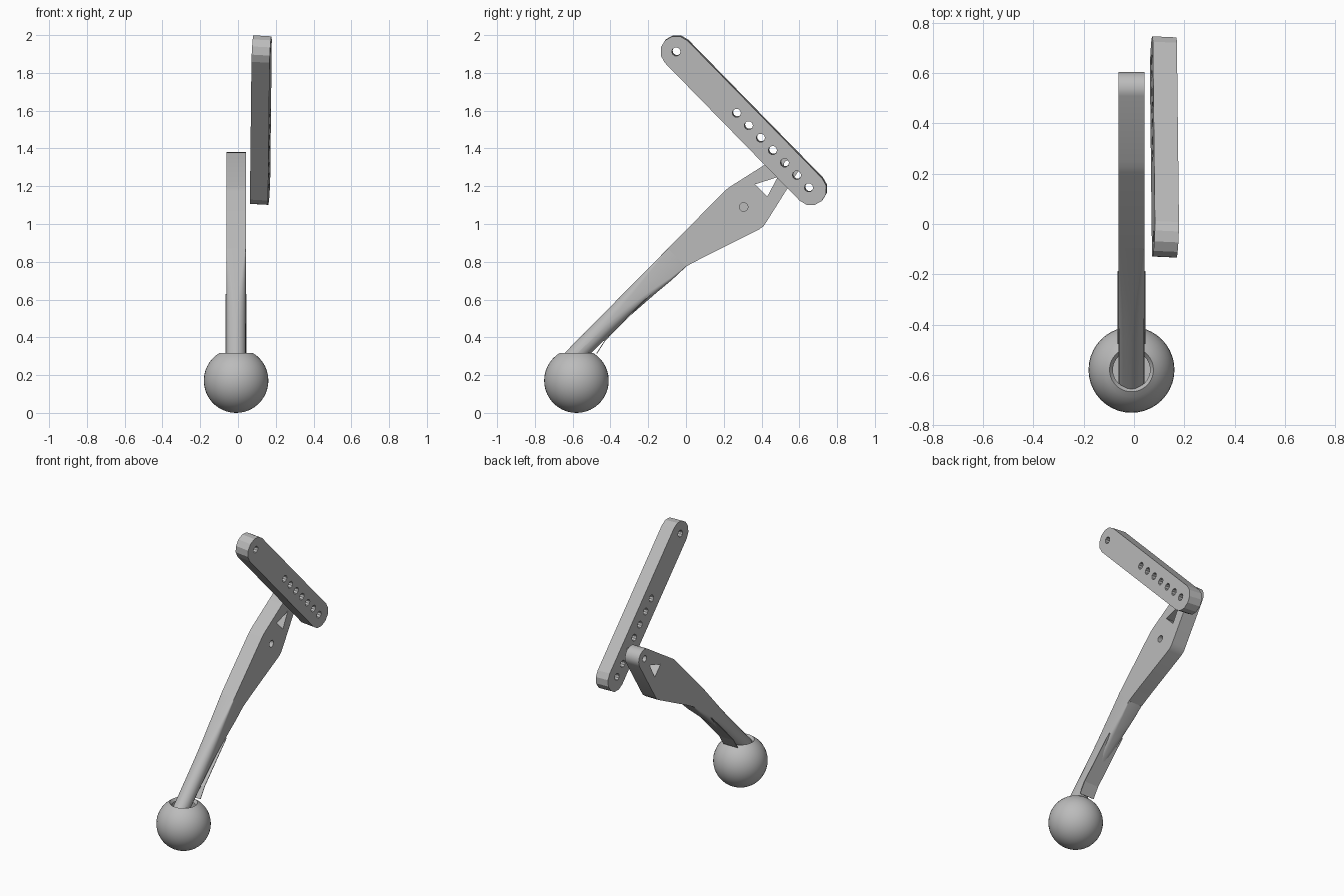
import bpy, bmesh
from math import sin, cos, pi, atan2, sqrt
from mathutils import Vector, Matrix

if "Cube" in bpy.data.objects:
    bpy.data.objects.remove(bpy.data.objects["Cube"])

grey = bpy.data.materials.new("plain_grey")
grey.use_nodes = True
grey.diffuse_color = (0.5, 0.5, 0.5, 1)
grey.node_tree.nodes["Principled BSDF"].inputs["Base Color"].default_value = (0.5, 0.5, 0.5, 1)

MID = -0.01   # centre plane of arm and ball
HALF = 0.052  # half thickness of arm


def finish(name, bm):
    bmesh.ops.recalc_face_normals(bm, faces=bm.faces)
    mesh = bpy.data.meshes.new(name)
    bm.to_mesh(mesh)
    bm.free()
    mesh.materials.append(grey)
    ob = bpy.data.objects.new(name, mesh)
    bpy.context.collection.objects.link(ob)
    return ob


def activate(ob):
    bpy.ops.object.select_all(action='DESELECT')
    ob.select_set(True)
    bpy.context.view_layer.objects.active = ob


def smooth(ob, angle=0.6):
    activate(ob)
    bpy.ops.object.shade_smooth_by_angle(angle=angle)


def prism(name, outline, x0, x1):
    """Extrude a (y, z) outline from x0 to x1."""
    bm = bmesh.new()
    face = bm.faces.new([bm.verts.new((x0, y, z)) for y, z in outline])
    out = bmesh.ops.extrude_face_region(bm, geom=[face])
    moved = [g for g in out["geom"] if isinstance(g, bmesh.types.BMVert)]
    bmesh.ops.translate(bm, verts=moved, vec=(x1 - x0, 0, 0))
    return finish(name, bm)


def arc(centre, r, a0, a1, n):
    return [(centre[0] + r * cos(a0 + (a1 - a0) * i / n),
             centre[1] + r * sin(a0 + (a1 - a0) * i / n)) for i in range(n + 1)]


def circle(centre, r, n=12):
    return arc(centre, r, 0, 2 * pi, n)[:-1]


def cut(ob, outline, x0, x1):
    """Cut a straight-sided hole through the part."""
    cutter = prism("cutter", outline, x0, x1)
    cutter.hide_render = True
    mod = ob.modifiers.new("hole", 'BOOLEAN')
    mod.operation = 'DIFFERENCE'
    mod.solver = 'EXACT'
    mod.object = cutter
    activate(ob)
    bpy.ops.object.modifier_apply(modifier=mod.name)
    bpy.data.objects.remove(cutter)


# Ball with a flat top and a recessed socket, spun from a profile
R, top = 0.171, 0.318
a_end = atan2(top - R, sqrt(R * R - (top - R) ** 2))
profile = [(max(r, 0), z) for r, z in arc((0, R), R, -pi / 2, a_end, 18)]
profile += [(0.074, 0.3), (0.074, 0.2), (0, 0.2)]
bm = bmesh.new()
verts = [bm.verts.new((r, 0, z)) for r, z in profile]
edges = [bm.edges.new(p) for p in zip(verts, verts[1:])]
bmesh.ops.spin(bm, geom=verts + edges, cent=(0, 0, 0), axis=(0, 0, 1),
               angle=2 * pi, steps=40, use_duplicate=False)
bmesh.ops.remove_doubles(bm, verts=bm.verts, dist=0.0005)
bmesh.ops.translate(bm, verts=bm.verts, vec=(MID, -0.58, 0))
smooth(finish("ball", bm))

# Shaft: round at the ball, lofted into a flat-sided section at the head
start, end = Vector((-0.64, 0.32)), Vector((-0.096, 0.87))
along = (end - start).normalized()
down = Vector((along.y, -along.x))
# distance along the upper edge, depth below it, corner roundness
stations = [(-0.13, 0.1, 1), (0.08, 0.1, 1), (0.25, 0.103, 0.95), (0.38, 0.108, 0.85),
            (0.48, 0.115, 0.7), (0.57, 0.122, 0.5), (0.67, 0.132, 0.28),
            ((end - start).length, 0.136, 0.05)]
bm = bmesh.new()
rings = []
for s, depth, roundness in stations:
    ring, r = [], HALF * 0.96 * roundness
    for k in range(4):
        for i in range(6):
            a = k * pi / 2 + i * pi / 10
            sx = 1 if k in (0, 3) else -1
            st = 1 if k < 2 else -1
            x = sx * (HALF - r) + r * cos(a)
            t = depth / 2 + st * (depth / 2 - r) + r * sin(a)
            p = start + along * s + down * t
            ring.append(bm.verts.new((MID + x, p.x, p.y)))
    rings.append(ring)
for ra, rb in zip(rings, rings[1:]):
    for i in range(len(ra)):
        j = (i + 1) % len(ra)
        bm.faces.new((ra[i], ra[j], rb[j], rb[i]))
bm.faces.new(rings[0])
bm.faces.new(rings[-1])
smooth(finish("arm_shaft", bm))

# Arm head: flat plate narrowing to a rounded eye
eye = (0.54, 1.315)
head_outline = [(-0.096, 0.87), (0.205, 1.175), (0.225, 1.192), (0.25, 1.208)]
head_outline += arc(eye, 0.065, 2.06, -0.54, 10)
head_outline += [(0.425, 1.01), (0.41, 0.988), (0.385, 0.97), (0.1, 0.828), (0, 0.775)]
head = prism("arm_head", head_outline, MID - HALF, MID + HALF)
cut(head, [(0.365, 1.21), (0.43, 1.145), (0.485, 1.248)], -0.2, 0.2)
cut(head, circle(eye, 0.022), -0.2, 0.2)
cut(head, circle((0.305, 1.09), 0.023, 16), 0.0, 0.2)
smooth(head, 0.5)

# Thin guard strip under the shaft
prism("guard_strip", [(-0.19, 0.63), (-0.43, 0.385), (-0.475, 0.315),
                      (-0.471, 0.313), (-0.427, 0.382), (-0.187, 0.627)],
      MID - 0.055, MID + 0.055)

# Drilled bar with rounded ends, slightly leaning
upper, lower = Vector((-0.05, 1.915)), Vector((0.663, 1.185))
d = (lower - upper).normalized()
ang = atan2(d.y, d.x)
bar_outline = arc(lower, 0.084, ang - pi / 2, ang + pi / 2, 6)
bar_outline += arc(upper, 0.084, ang + pi / 2, ang + 3 * pi / 2, 6)
bar = prism("drilled_bar", bar_outline, -0.048, 0.048)
first, last = Vector((0.27, 1.59)), Vector((0.652, 1.195))
for c in [upper] + [first.lerp(last, i / 6) for i in range(7)]:
    cut(bar, circle(c, 0.023, 10), -0.2, 0.2)
mid = (upper + lower) / 2
pivot = Vector((0, mid.x, mid.y))
lean = (Matrix.Rotation(0.07, 4, Vector((0, d.x, d.y)))
        @ Matrix.Rotation(0.008, 4, Vector((0, -d.y, d.x))))
bar.data.transform(Matrix.Translation(pivot + Vector((0.121, 0, 0))) @ lean
                   @ Matrix.Translation(-pivot))
